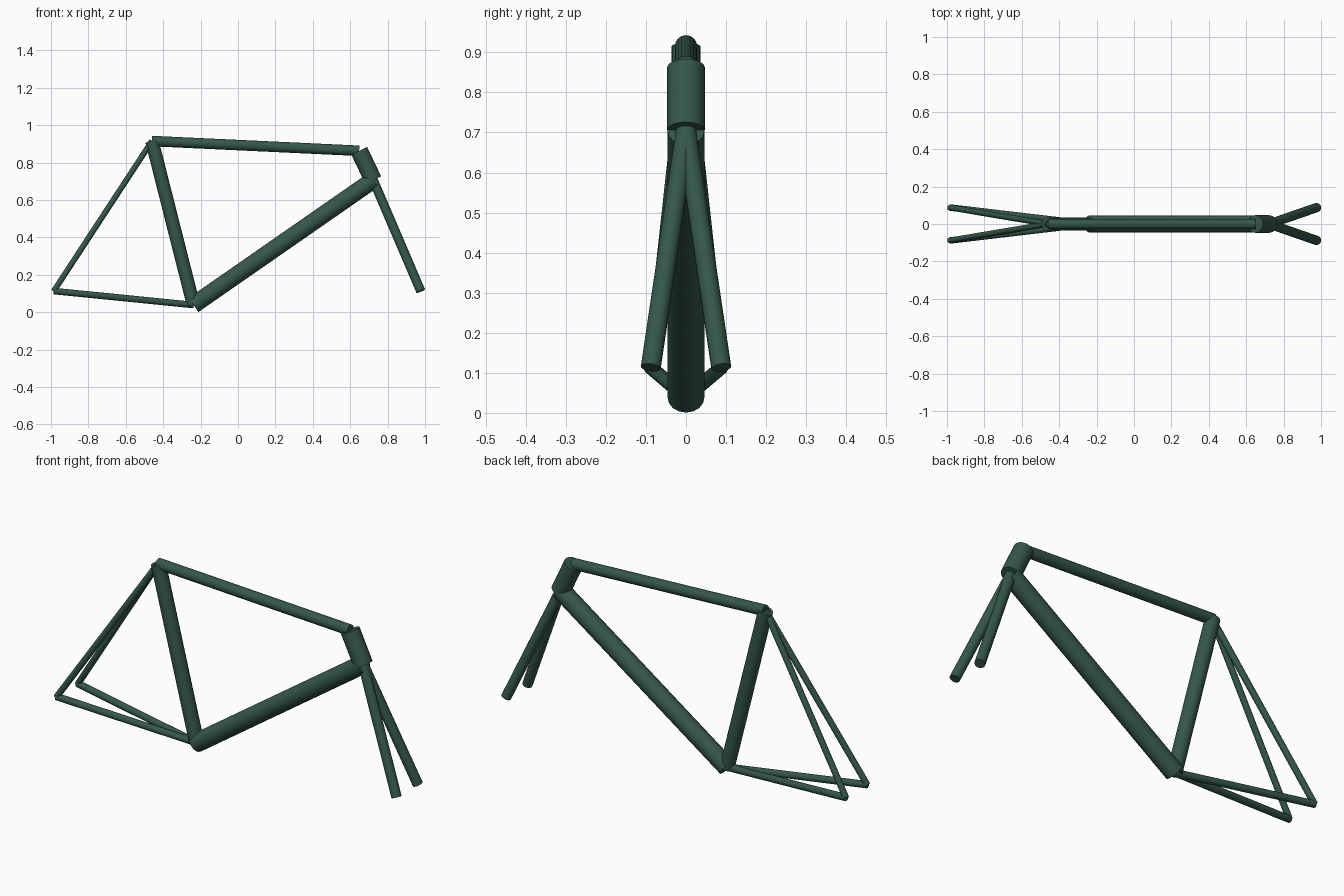
import bpy
from mathutils import Vector

if "Cube" in bpy.data.objects:
    bpy.data.objects.remove(bpy.data.objects["Cube"])

paint = bpy.data.materials.new("green_paint")
paint.diffuse_color = (0.035, 0.095, 0.065, 1)
paint.use_nodes = True
paint.node_tree.nodes["Principled BSDF"].inputs["Base Color"].default_value = paint.diffuse_color


def tube(name, a, b, radius, sides=16):
    """Capped straight tube running from a to b."""
    a, b = Vector(a), Vector(b)
    axis = b - a
    bpy.ops.mesh.primitive_cylinder_add(vertices=sides, radius=radius,
                                        depth=axis.length, location=(a + b) / 2)
    ob = bpy.context.object
    ob.name = name
    ob.rotation_euler = axis.to_track_quat('Z', 'Y').to_euler()
    ob.data.materials.append(paint)
    bpy.ops.object.shade_smooth_by_angle()
    return ob


# Frame joints
bottom = (-0.238, 0, 0.0385)
seat = (-0.46, 0, 0.915)
head_top = (0.648, 0, 0.863)
head_low = (0.723, 0, 0.706)

# Main triangle and head
tube("seat_tube", bottom, seat, 0.036)
tube("top_tube", seat, head_top, 0.028)
tube("down_tube", bottom, head_low, 0.046)
tube("head_tube", head_top, head_low, 0.047)

# Paired stays and fork blades
for side, s in (("right", -1), ("left", 1)):
    rear = (-0.985, s * 0.088, 0.113)
    front = (0.977, s * 0.088, 0.113)
    tube("chain_stay_" + side, bottom, rear, 0.0175)
    tube("seat_stay_" + side, seat, rear, 0.0155)
    tube("fork_blade_" + side, head_low, front, 0.025)
